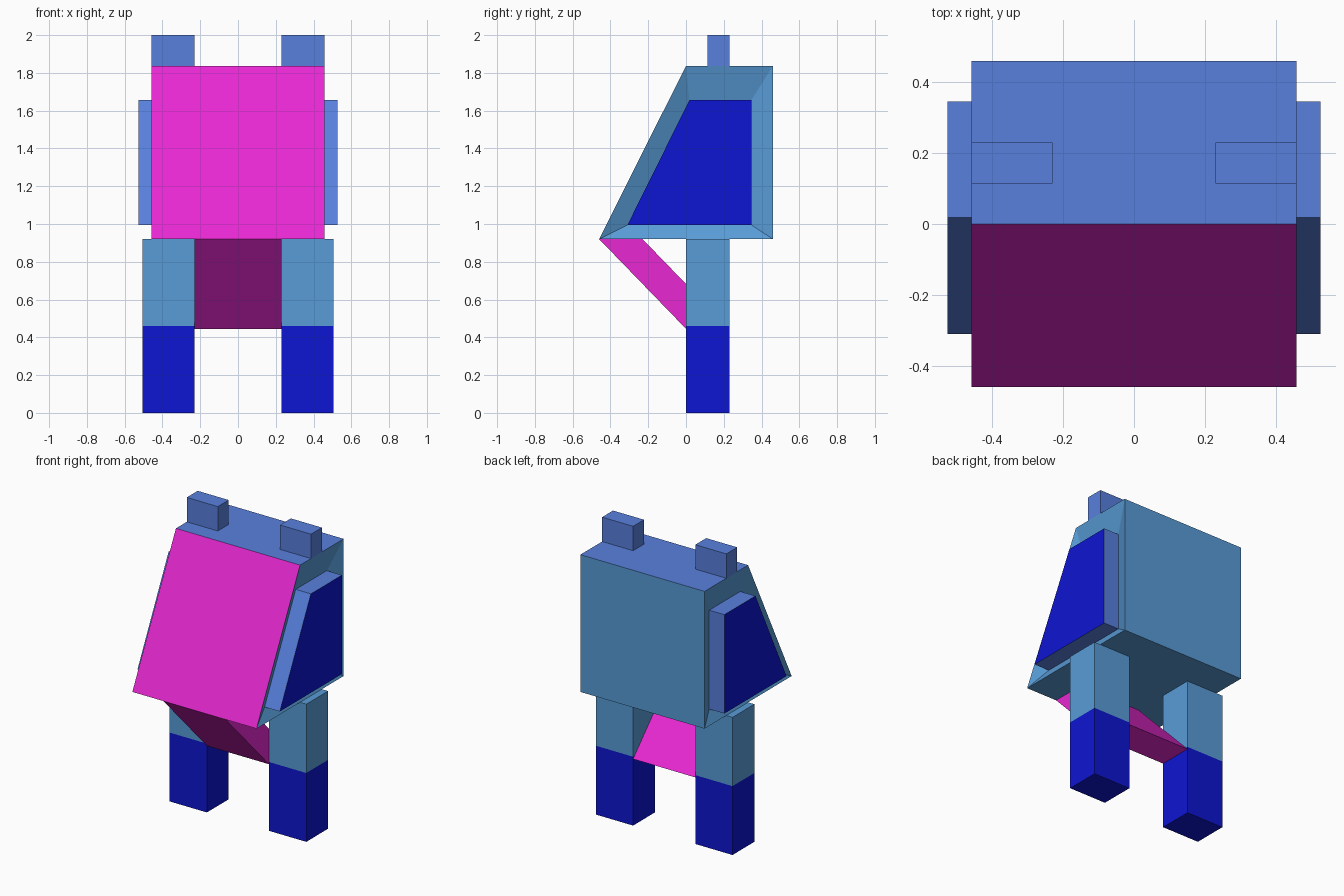
import bpy, bmesh

if "Cube" in bpy.data.objects:
    bpy.data.objects.remove(bpy.data.objects["Cube"])


def material(name, rgb):
    m = bpy.data.materials.new(name)
    lin = [((c / 255 + 0.055) / 1.055) ** 2.4 if c > 10 else c / 255 / 12.92 for c in rgb]
    m.diffuse_color = (*lin, 1)
    m.use_nodes = True
    m.node_tree.nodes["Principled BSDF"].inputs["Base Color"].default_value = m.diffuse_color
    return m


STEEL = material("steel_blue", (88, 156, 215))
SKY = material("cornflower_blue", (88, 128, 222))
DEEP = material("deep_blue", (13, 21, 210))
PINK = material("magenta", (232, 40, 210))
MATS = [STEEL, SKY, DEEP, PINK]


def loft(name, rings, bands, caps):
    """Skin a list of point rings; bands[i] holds one material or one per side."""
    bm = bmesh.new()
    vs = [[bm.verts.new(p) for p in r] for r in rings]
    n = len(rings[0])
    for a, b, mats in zip(vs, vs[1:], bands):
        for i in range(n):
            f = bm.faces.new((a[i], a[(i + 1) % n], b[(i + 1) % n], b[i]))
            f.material_index = MATS.index(mats[i] if isinstance(mats, list) else mats)
    for ring, m in zip((vs[0], vs[-1]), caps):
        bm.faces.new(ring).material_index = MATS.index(m)
    bmesh.ops.recalc_face_normals(bm, faces=bm.faces)
    me = bpy.data.meshes.new(name)
    bm.to_mesh(me)
    bm.free()
    for m in MATS:
        me.materials.append(m)
    ob = bpy.data.objects.new(name, me)
    bpy.context.collection.objects.link(ob)
    return ob


def side(x, profile):
    return [(x, y, z) for y, z in profile]


def level(z, x0, x1, y0, y1):
    return [(x0, y0, z), (x1, y0, z), (x1, y1, z), (x0, y1, z)]


# Body: wedge with bevelled recesses and raised pods on both sides
outer = [(-0.46, 0.92), (0.46, 0.92), (0.46, 1.837), (0, 1.837)]
inner = [(-0.31, 0.995), (0.346, 0.995), (0.346, 1.656), (0.018, 1.656)]
steps = [(0.526, inner), (0.414, inner), (0.459, outer)]
rings = [side(-x, p) for x, p in steps] + [side(x, p) for x, p in reversed(steps)]
loft("body", rings, [SKY, STEEL, [STEEL, STEEL, SKY, PINK], STEEL, SKY], (DEEP, DEEP))

# Slanted chin strut between the legs
strut = [(-0.46, 0.92), (-0.23, 0.92), (0.23, 0.445), (0, 0.445)]
loft("chin_strut", [side(-0.23, strut), side(0.23, strut)], [PINK], (PINK, PINK))

# Legs and top blocks, left and right
for s, label in ((-1, "left"), (1, "right")):
    loft("leg_" + label, [level(z, s * 0.23, s * 0.505, 0, 0.23) for z in (0, 0.46, 0.92)],
         [DEEP, STEEL], (DEEP, STEEL))
    loft("top_block_" + label,
         [level(z, s * 0.23, s * 0.459, 0.115, 0.23) for z in (1.837, 2.0)],
         [SKY], (SKY, SKY))
